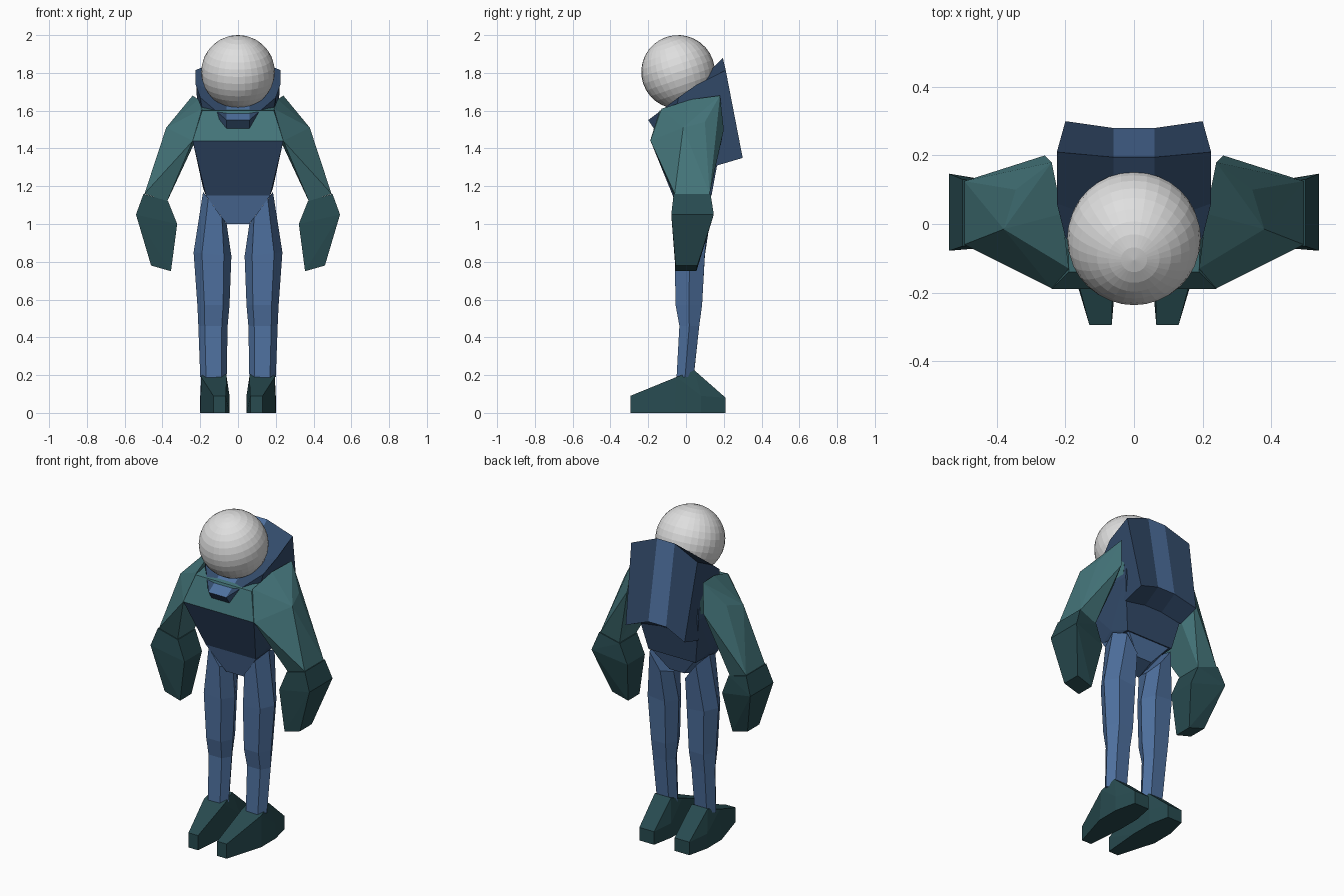
import bpy, bmesh, math


def mat(name, rgb):
    m = bpy.data.materials.new(name)
    m.diffuse_color = (*rgb, 1)
    return m


LIGHT_BLUE = mat("light blue", (0.076, 0.162, 0.342))
DARK_BLUE = mat("dark blue", (0.032, 0.069, 0.144))
TEAL = mat("teal", (0.058, 0.178, 0.195))
DARK_TEAL = mat("dark teal", (0.021, 0.070, 0.080))
GREY = mat("light grey", (0.74, 0.74, 0.74))


def finish(name, bm, mats, mirror=False):
    bmesh.ops.recalc_face_normals(bm, faces=bm.faces)
    me = bpy.data.meshes.new(name)
    bm.to_mesh(me)
    bm.free()
    ob = bpy.data.objects.new(name, me)
    bpy.context.collection.objects.link(ob)
    for m in mats:
        me.materials.append(m)
    if mirror:
        mod = ob.modifiers.new("mirror", 'MIRROR')
        mod.use_mirror_merge = False
    return ob


def hull(name, pts, m, paired=True):
    """Faceted solid around points: a left/right pair, or one symmetric body."""
    if not paired:
        pts = pts + [(-x, y, z) for x, y, z in pts]
    bm = bmesh.new()
    for p in pts:
        bm.verts.new(p)
    bmesh.ops.convex_hull(bm, input=bm.verts)
    loose = [v for v in bm.verts if not v.link_faces]
    bmesh.ops.delete(bm, geom=loose, context='VERTS')
    bmesh.ops.dissolve_limit(bm, angle_limit=math.radians(3),
                             verts=bm.verts, edges=bm.edges)
    return finish(name, bm, [m], paired)


def loft(rings):
    bm = bmesh.new()
    vs = [[bm.verts.new(p) for p in r] for r in rings]
    n = len(vs[0])
    for a, b in zip(vs, vs[1:]):
        for i in range(n):
            j = (i + 1) % n
            bm.faces.new((a[i], a[j], b[j], b[i]))
    bm.faces.new(vs[0])
    bm.faces.new(vs[-1])
    return bm


# Head: flat-shaded ball, tipped forward
bpy.ops.mesh.primitive_uv_sphere_add(segments=32, ring_count=16, radius=0.195,
                                     location=(0, -0.042, 1.805),
                                     rotation=(math.radians(19), 0, 0))
head = bpy.context.object
head.name = "head"
head.data.materials.append(GREY)

# Legs: six-sided rings (z inner, z outer, x inner, x outer, y front, y back)
rings = []
for zi, zo, xi, xo, yf, yb in [(1.0, 1.17, 0.06, 0.185, -0.06, 0.13),
                               (0.83, 0.85, 0.035, 0.235, -0.06, 0.10),
                               (0.57, 0.57, 0.045, 0.215, -0.055, 0.085),
                               (0.46, 0.46, 0.055, 0.21, -0.035, 0.07),
                               (0.18, 0.19, 0.06, 0.20, -0.05, 0.04)]:
    ym = (yf + yb) / 2
    rings.append([(xi + (xo - xi) * t, y, zi + (zo - zi) * t) for t, y in
                  [(0, ym), (0.2, yf), (0.78, yf), (1, ym), (0.78, yb), (0.2, yb)]])
finish("leg", loft(rings), [LIGHT_BLUE], True)

# Boots
hull("boot", [(0.065, -0.295, 0), (0.13, -0.295, 0), (0.065, -0.295, 0.09),
              (0.13, -0.295, 0.09), (0.045, -0.06, 0), (0.2, -0.06, 0),
              (0.045, 0.08, 0), (0.2, 0.08, 0), (0.07, 0.21, 0), (0.17, 0.21, 0),
              (0.07, 0.21, 0.08), (0.17, 0.21, 0.08), (0.06, -0.05, 0.19),
              (0.195, -0.05, 0.19), (0.07, 0.045, 0.225), (0.18, 0.045, 0.225),
              (0.2, 0.08, 0.09), (0.045, 0.08, 0.09)], DARK_TEAL)

# Pelvis, torso and chest
hull("pelvis", [(0.06, -0.03, 1.0), (0.05, 0.09, 1.04), (0.17, -0.07, 1.15),
                (0.18, 0.02, 1.19), (0.16, 0.135, 1.17)], LIGHT_BLUE, False)
hull("torso", [(0.17, -0.07, 1.15), (0.185, 0.02, 1.19), (0.16, 0.135, 1.15),
               (0.24, -0.188, 1.44), (0.22, 0.19, 1.45), (0.2, 0.18, 1.6)],
     DARK_BLUE, False)
hull("chest", [(0.24, -0.19, 1.44), (0.19, -0.14, 1.6), (0.2, 0.16, 1.66),
               (0.22, 0.17, 1.45)], TEAL, False)

# Arms and gloves
hull("arm", [(0.24, 0.18, 1.68), (0.21, 0.03, 1.66), (0.19, -0.13, 1.61),
             (0.24, -0.188, 1.44), (0.26, 0.2, 1.5), (0.235, 0.1, 1.42),
             (0.38, -0.015, 1.51), (0.345, 0.1, 1.54), (0.495, 0.125, 1.16),
             (0.495, -0.06, 1.16), (0.375, -0.05, 1.12), (0.375, 0.11, 1.12)], TEAL)
hull("glove", [(0.5, 0.13, 1.16), (0.5, -0.065, 1.16), (0.37, -0.055, 1.12),
               (0.37, 0.115, 1.12), (0.54, -0.078, 1.05), (0.54, 0.147, 1.05),
               (0.322, -0.06, 1.0), (0.322, 0.11, 1.0), (0.46, -0.055, 0.78),
               (0.46, 0.06, 0.78), (0.355, -0.055, 0.75), (0.355, 0.055, 0.75)],
     DARK_TEAL)

# Collar and backpack in one shell, with a light stripe down the middle
inner = [(0.06, -0.16, 1.49), (0.06, -0.2, 1.55), (0.06, 0.0, 1.68),
         (0.06, 0.195, 1.88), (0.06, 0.28, 1.4), (0.06, 0.165, 1.33)]
outer = [(0.18, -0.06, 1.56), (0.2, -0.04, 1.67), (0.225, 0.06, 1.74),
         (0.225, 0.21, 1.815), (0.2, 0.3, 1.35), (0.2, 0.165, 1.31)]
flip = lambda ring: [(-x, y, z) for x, y, z in ring]
bm = loft([flip(outer), flip(inner), inner, outer])
for f in bm.faces:
    c = f.calc_center_median()
    f.material_index = 1 if abs(c.x) < 0.03 and c.z > 1.53 else 0
finish("collar_backpack", bm, [DARK_BLUE, LIGHT_BLUE])
